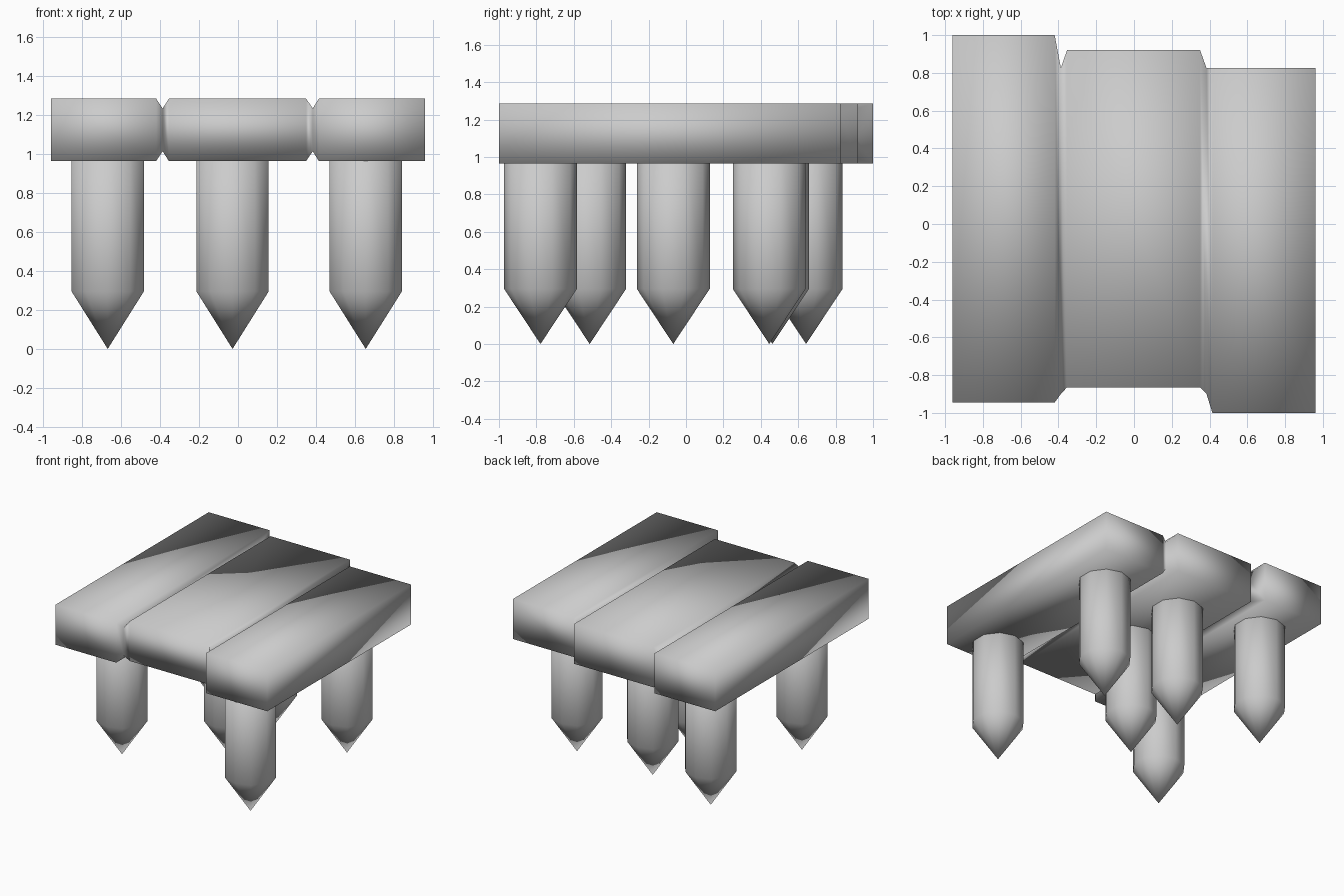
import bpy
import bmesh

cube = bpy.data.objects.get("Cube")
if cube:
    bpy.data.objects.remove(cube, do_unlink=True)

grey = bpy.data.materials.new("plain grey")
grey.use_nodes = True
COLOUR = (0.6, 0.6, 0.6, 1)
grey.diffuse_color = COLOUR
grey.node_tree.nodes["Principled BSDF"].inputs["Base Color"].default_value = COLOUR


def finish(bm, name):
    """Turn a bmesh into a fully smooth-shaded grey object."""
    bmesh.ops.recalc_face_normals(bm, faces=bm.faces)
    for face in bm.faces:
        face.smooth = True
    mesh = bpy.data.meshes.new(name)
    bm.to_mesh(mesh)
    bm.free()
    mesh.materials.append(grey)
    obj = bpy.data.objects.new(name, mesh)
    bpy.context.collection.objects.link(obj)
    return obj


def skin(bm, rings):
    """Bridge successive rings of vertices with quads."""
    for a, b in zip(rings, rings[1:]):
        n = len(a)
        for i in range(n):
            j = (i + 1) % n
            bm.faces.new((a[i], a[j], b[j], b[i]))


# Deck: three staggered planks in one skin, pinched at the two grooves
BOTTOM, TOP, PINCH = 0.965, 1.285, 0.05
sections = [  # x, front y, back y, pinched
    (-0.96, -0.945, 1.0, False),
    (-0.42, -0.945, 1.0, False),
    (-0.387, -0.9, 0.825, True),
    (-0.355, -0.865, 0.92, False),
    (0.35, -0.865, 0.92, False),
    (0.384, -0.9, 0.825, True),
    (0.415, -1.0, 0.825, False),
    (0.96, -1.0, 0.825, False),
]
bm = bmesh.new()
rings = []
for x, front, back, pinched in sections:
    d = PINCH if pinched else 0
    corners = [(front, BOTTOM + d), (back, BOTTOM + d), (back, TOP - d), (front, TOP - d)]
    rings.append([bm.verts.new((x, y, z)) for y, z in corners])
skin(bm, rings)
bm.faces.new(rings[0])
bm.faces.new(rings[-1])
finish(bm, "plank_deck")

# Posts: ten-sided stakes with pointed ends, a pair under each plank
RADIUS, SIDES, SHOULDER, POST_TOP = 0.195, 10, 0.295, 1.1


def post(name, x, y):
    bm = bmesh.new()
    upper = bmesh.ops.create_circle(bm, radius=RADIUS, segments=SIDES, cap_ends=True)["verts"]
    lower = bmesh.ops.create_circle(bm, radius=RADIUS, segments=SIDES)["verts"]
    for v in upper:
        v.co.z = POST_TOP
    for v in lower:
        v.co.z = SHOULDER
    skin(bm, [upper, lower])
    tip = bm.verts.new((0, 0, 0))
    for i in range(SIDES):
        bm.faces.new((lower[i], lower[(i + 1) % SIDES], tip))
    finish(bm, name).location = (x, y, 0)


for side, x, front, back in [
    ("right", -0.669, -0.515, 0.642),
    ("middle", -0.028, -0.068, 0.462),
    ("left", 0.656, -0.778, 0.445),
]:
    post(f"{side}_front_post", x, front, )
    post(f"{side}_back_post", x, back)
